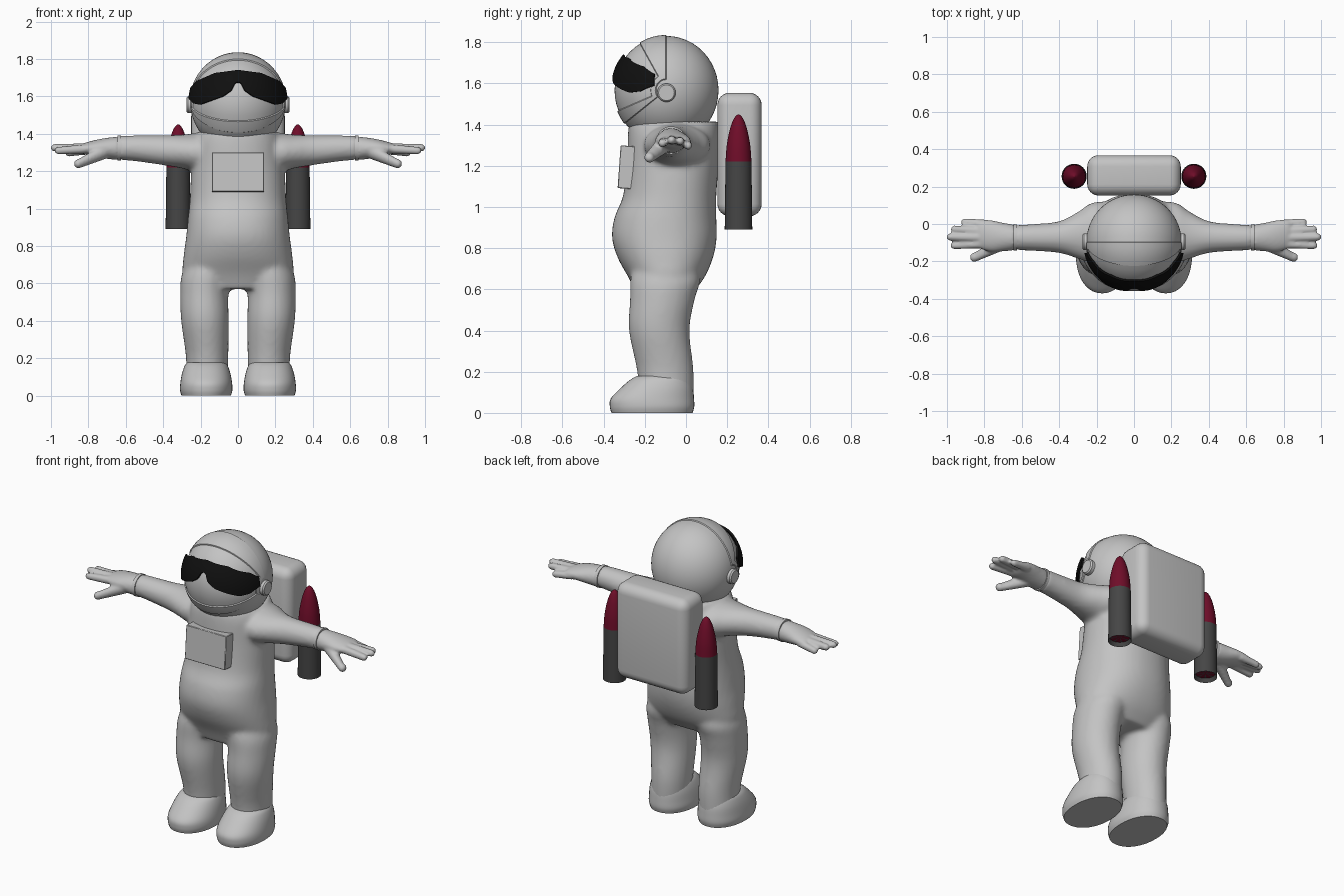
import bpy, bmesh, math
from mathutils import Matrix, Vector

cube = bpy.data.objects.get("Cube")
if cube:
    bpy.data.objects.remove(cube, do_unlink=True)


def material(name, rgb):
    m = bpy.data.materials.new(name)
    m.use_nodes = True
    m.diffuse_color = (*rgb, 1)
    m.node_tree.nodes["Principled BSDF"].inputs["Base Color"].default_value = (*rgb, 1)
    return m


SUIT = material("suit grey", (0.55, 0.55, 0.55))
DARK = material("dark grey", (0.06, 0.06, 0.06))
RED = material("deep red", (0.16, 0.004, 0.022))
BLACK = material("visor black", (0.005, 0.005, 0.005))


def make(name, bm, mats, mods=(), angle=40):
    """Turn a bmesh into a finished, shaded object with its modifiers applied."""
    bmesh.ops.recalc_face_normals(bm, faces=bm.faces[:])
    me = bpy.data.meshes.new(name)
    bm.to_mesh(me)
    bm.free()
    ob = bpy.data.objects.new(name, me)
    bpy.context.scene.collection.objects.link(ob)
    for m in mats:
        me.materials.append(m)
    for kind, props in mods:
        mod = ob.modifiers.new(kind.title(), kind)
        for key, value in props.items():
            setattr(mod, key, value)
    bpy.ops.object.select_all(action='DESELECT')
    ob.select_set(True)
    bpy.context.view_layer.objects.active = ob
    bpy.ops.object.convert(target='MESH')
    bpy.ops.object.shade_smooth_by_angle(angle=math.radians(angle))


MIRROR = ('MIRROR', {})


def blend(size, rounds):
    return [('REMESH', dict(mode='VOXEL', voxel_size=size)),
            ('SMOOTH', dict(factor=0.5, iterations=rounds))]


def spline(keys, steps):
    """Smooth run of rings through the key rings."""
    out = []
    for i in range(len(keys) - 1):
        a, b, c, d = (keys[max(0, min(len(keys) - 1, i + k))] for k in (-1, 0, 1, 2))
        for s in range(steps):
            t = s / steps
            out.append([q + 0.5 * t * (r - p + t * (2*p - 5*q + 4*r - u + t * (3*(q - r) + u - p)))
                        for p, q, r, u in zip(a, b, c, d)])
    return out + [list(keys[-1])]


def loft(bm, keys, axis='z', steps=5, sides=40, power=2.0):
    """Closed tube of rings: position, two centre values, two radii."""
    rows = []
    for t, a, b, ra, rb in spline(keys, steps):
        row = []
        for k in range(sides):
            w = 2 * math.pi * k / sides
            c, s = math.cos(w), math.sin(w)
            u = a + ra * math.copysign(abs(c) ** (2 / power), c)
            v = b + rb * math.copysign(abs(s) ** (2 / power), s)
            row.append(bm.verts.new((u, v, t) if axis == 'z' else (t, u, v)))
        rows.append(row)
    for lo, hi in zip(rows, rows[1:]):
        for k in range(sides):
            n = (k + 1) % sides
            bm.faces.new((lo[k], lo[n], hi[n], hi[k]))
    bm.faces.new(rows[-1])
    return bm.faces.new(rows[0][::-1])


def finger(bm, root, tip, r0, r1):
    """Tapered tube along x with a domed tip."""
    keys = [(*root, r0, r0)]
    for deg in (0, 30, 55, 80):
        c, s = math.cos(math.radians(deg)), math.sin(math.radians(deg))
        keys.append((tip[0] + r1 * s, tip[1], tip[2], r1 * c, r1 * c))
    loft(bm, keys, 'x', steps=1, sides=20)


# Suit: legs and arms on one side, copied across, then the torso
bm = bmesh.new()
loft(bm, [(.03, .17, -.095, .11, .13), (.2, .165, -.10, .113, .137), (.4, .177, -.13, .127, .147),
          (.55, .18, -.115, .129, .157), (.65, .165, -.10, .135, .17), (.75, .13, -.10, .12, .15)])
loft(bm, [(.1, -.03, 1.30, .15, .10), (.22, -.045, 1.30, .16, .103), (.3, -.06, 1.305, .125, .09),
          (.4, -.07, 1.312, .085, .08), (.55, -.072, 1.322, .071, .069),
          (.64, -.072, 1.325, .067, .064)], 'x')
copy = bmesh.ops.duplicate(bm, geom=bm.verts[:] + bm.edges[:] + bm.faces[:])['geom']
bmesh.ops.scale(bm, vec=(-1, 1, 1), verts=[g for g in copy if isinstance(g, bmesh.types.BMVert)])
loft(bm, [(.57, 0, -.11, .25, .13), (.65, 0, -.095, .295, .18), (.75, 0, -.10, .29, .23),
          (.85, 0, -.105, .277, .254), (.95, 0, -.10, .267, .247), (1.05, 0, -.08, .257, .227),
          (1.2, 0, -.065, .25, .222), (1.35, 0, -.06, .235, .222), (1.415, 0, -.06, .205, .215)],
     sides=56, power=2.2)
make("suit_body", bm, [SUIT], blend(0.014, 6), 60)

# Gloves: palm, four fingers and thumb
bm = bmesh.new()
loft(bm, [(.64, -.072, 1.322, .068, .062), (.70, -.07, 1.322, .076, .056), (.76, -.065, 1.322, .084, .045),
          (.82, -.055, 1.32, .078, .031), (.84, -.055, 1.32, .06, .02)], 'x')
for root, tip in (((.79, -.002, 1.315), (.905, .010, 1.298)), ((.80, -.038, 1.32), (.96, -.028, 1.32)),
                  ((.80, -.072, 1.325), (.982, -.07, 1.325)), ((.80, -.105, 1.32), (.962, -.115, 1.31))):
    finger(bm, root, tip, .025, .02)
finger(bm, (.70, -.10, 1.31), (.852, -.178, 1.24), .042, .026)
make("gloves", bm, [SUIT], [MIRROR] + blend(0.008, 4), 60)

# Wrist cuffs
bm = bmesh.new()
loft(bm, [(.625, -.072, 1.324, .07, .067), (.645, -.072, 1.324, .071, .068)], 'x', steps=1)
make("wrist_cuffs", bm, [SUIT], [MIRROR])

# Boots
bm = bmesh.new()
loft(bm, [(0, .17, -.165, .132, .197), (.03, .17, -.165, .14, .205), (.07, .17, -.163, .138, .202),
          (.12, .17, -.142, .129, .176), (.16, .17, -.125, .115, .147), (.178, .17, -.115, .10, .125)],
     power=2.15)
make("boots", bm, [SUIT], [MIRROR], 50)

# Helmet: poles at the ears, raised frame band and recessed face opening
HEAD = Vector((0, -.095, 1.567))
bm = bmesh.new()
bmesh.ops.create_uvsphere(bm, u_segments=48, v_segments=32, radius=1,
                          matrix=Matrix.Rotation(math.pi / 2, 4, 'Y'))
bmesh.ops.scale(bm, vec=(.254, .253, .264), verts=bm.verts[:])
for low, high, depth in ((90, 217.5, .005), (120, 202.5, -.006)):
    bm.normal_update()
    wedge = []
    for f in bm.faces:
        c = f.calc_center_median()
        if low < math.degrees(math.atan2(c.z, c.y)) % 360 < high and abs(c.x) < .25:
            wedge.append(f)
    bmesh.ops.inset_region(bm, faces=wedge, thickness=.004, depth=depth, use_even_offset=True)
bmesh.ops.translate(bm, vec=HEAD, verts=bm.verts[:])
make("helmet", bm, [SUIT], angle=30)

# Ear discs
bm = bmesh.new()
loft(bm, [(.22, -.095, 1.555, .045, .045), (.268, -.095, 1.555, .045, .045),
          (.276, -.095, 1.555, .038, .038)], 'x', steps=1, sides=32)
make("ear_discs", bm, [SUIT], [MIRROR], 30)


# Dark visor: curved strip with a nose notch
def level(x, table):
    for (x0, z0), (x1, z1) in zip(table, table[1:]):
        if x <= x1:
            return z0 + (z1 - z0) * (x - x0) / (x1 - x0)
    return table[-1][1]


TOP = [(0, 1.738), (.15, 1.722), (.24, 1.68), (.26, 1.645)]
BOTTOM = [(0, 1.675), (.016, 1.672), (.037, 1.63), (.08, 1.60), (.20, 1.556), (.235, 1.562), (.26, 1.59)]
bm = bmesh.new()
columns = []
for i in range(81):
    a = math.radians(77) * (i / 40 - 1)
    x = abs(.266 * math.sin(a))
    lo, hi = level(x, BOTTOM), level(x, TOP)
    column = []
    for j in range(7):
        z = lo + (hi - lo) * j / 6
        r = math.sqrt(.267 ** 2 - (z - HEAD.z) ** 2)
        column.append(bm.verts.new((r * math.sin(a), HEAD.y - r * math.cos(a), z)))
    columns.append(column)
for p, q in zip(columns, columns[1:]):
    for j in range(6):
        bm.faces.new((p[j], q[j], q[j + 1], p[j + 1]))
make("visor", bm, [BLACK], [('SOLIDIFY', dict(thickness=.012, offset=0))])


# Chest panel and backpack
def box(name, centre, size, tilt, bevel, segments):
    bm = bmesh.new()
    place = Matrix.Translation(centre) @ Matrix.Rotation(math.radians(tilt), 4, 'X')
    bmesh.ops.create_cube(bm, size=1, matrix=place @ Matrix.Diagonal((*size, 1)))
    make(name, bm, [SUIT], [('BEVEL', dict(width=bevel, segments=segments))])


box("chest_panel", (0, -.285, 1.193), (.28, .08, .208), -4, .003, 1)
box("backpack", (0, .26, 1.255), (.50, .215, .60), 0, .06, 6)

# Booster tubes with a recessed spoked nozzle
bm = bmesh.new()
base = loft(bm, [(.89, .32, .255, .067, .067), (1.22, .32, .255, .063, .063)], steps=1, sides=32)
bm.normal_update()
bmesh.ops.inset_region(bm, faces=[base], thickness=.01, depth=0)
bmesh.ops.translate(bm, vec=(0, 0, .025), verts=base.verts[:])
for i, f in enumerate(bmesh.ops.poke(bm, faces=[base])['faces']):
    f.material_index = 1 if i % 4 < 3 else 0
make("booster_tubes", bm, [DARK, RED], [MIRROR])

# Booster noses
bm = bmesh.new()
loft(bm, [(1.22, .32, .255, .063, .063), (1.30, .32, .255, .057, .057), (1.38, .32, .255, .041, .041),
          (1.43, .32, .255, .022, .022), (1.45, .32, .255, .004, .004)], sides=32)
make("booster_noses", bm, [RED], [MIRROR], 50)
